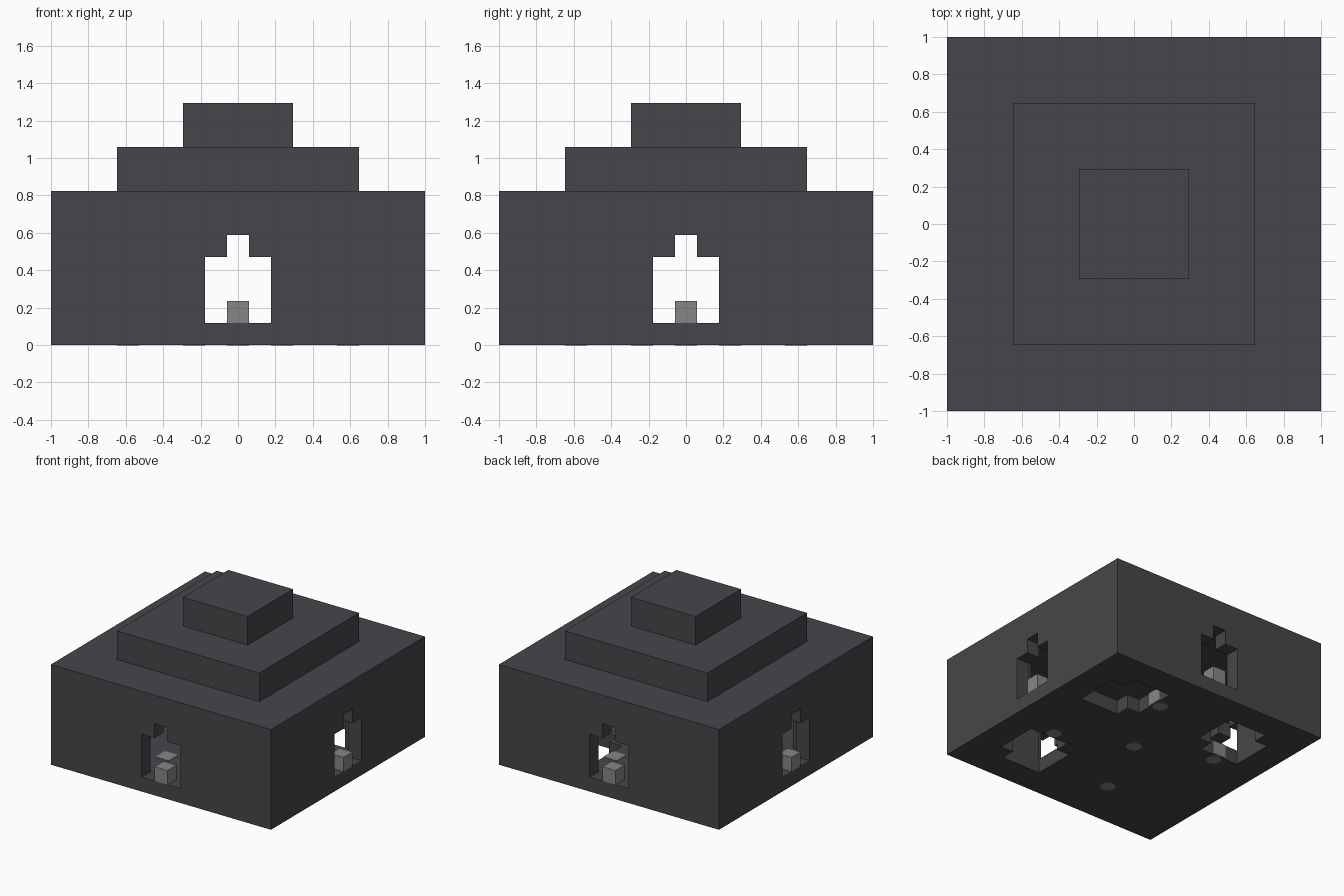
import bpy, bmesh
from math import pi
from mathutils import Matrix

old = bpy.data.objects.get("Cube")
if old:
    bpy.data.objects.remove(old, do_unlink=True)

U = 2 / 17  # building block size; all sizes below are in blocks


def material(name, color):
    m = bpy.data.materials.new(name)
    m.use_nodes = True
    m.diffuse_color = (*color, 1)
    m.node_tree.nodes["Principled BSDF"].inputs["Base Color"].default_value = (*color, 1)
    return m


charcoal = material("charcoal stone", (0.062, 0.06, 0.068))
grey = material("grey stone", (0.24, 0.24, 0.24))


def finish(name, bm, mat):
    bmesh.ops.recalc_face_normals(bm, faces=bm.faces)
    bm.transform(Matrix.Scale(U, 4))
    mesh = bpy.data.meshes.new(name)
    bm.to_mesh(mesh)
    bm.free()
    mesh.materials.append(mat)
    obj = bpy.data.objects.new(name, mesh)
    bpy.context.collection.objects.link(obj)
    return obj


def box(name, x, y, half, z0, z1, mat):
    bm = bmesh.new()
    bmesh.ops.create_cube(bm, size=1, matrix=Matrix.Translation((x, y, (z0 + z1) / 2))
                          @ Matrix.Diagonal((2 * half, 2 * half, z1 - z0, 1)))
    return finish(name, bm, mat)


def prism(name, points, start, depth, frame=Matrix()):
    """Extrude a flat outline along z, then move it by frame."""
    bm = bmesh.new()
    face = bm.faces.new([bm.verts.new((x, y, start)) for x, y in points])
    ext = bmesh.ops.extrude_face_region(bm, geom=[face])
    bmesh.ops.translate(bm, vec=(0, 0, depth),
                        verts=[v for v in ext["geom"] if isinstance(v, bmesh.types.BMVert)])
    bm.transform(frame)
    return finish(name, bm, charcoal)


def turn(k):
    return Matrix.Rotation(k * pi / 2, 4, "Z")


def carve(target, cutter):
    mod = target.modifiers.new("carve", "BOOLEAN")
    mod.operation = "DIFFERENCE"
    mod.solver = "EXACT"
    mod.object = cutter
    bpy.context.view_layer.update()
    graph = bpy.context.evaluated_depsgraph_get()
    mesh = bpy.data.meshes.new_from_object(target.evaluated_get(graph))
    target.modifiers.clear()
    target.data = mesh
    bpy.data.objects.remove(cutter, do_unlink=True)


# Main block and stepped roof
base = box("main_block", 0, 0, 8.5, 0, 7, charcoal)
box("middle_tier", 0, 0, 5.5, 7, 9, charcoal)
box("top_tier", 0, 0, 2.5, 9, 11, charcoal)

# Rounded-by-steps hall inside
quarter = [(7.5, -2.5), (7.5, 2.5), (6.5, 2.5), (6.5, 5.5), (5.5, 5.5), (5.5, 6.5), (2.5, 6.5), (2.5, 7.5)]
hall = []
for k in range(4):
    for x, y in quarter[1:]:
        hall.append((x, y))
    quarter = [(-y, x) for x, y in quarter]
hall = list(dict.fromkeys(hall))
carve(base, prism("hall_cutter", hall, 1, 5))

# Stepped doorway on each side
door = [(-1.5, 1), (1.5, 1), (1.5, 4), (0.5, 4), (0.5, 5), (-0.5, 5), (-0.5, 4), (-1.5, 4)]
upright = Matrix.Rotation(pi / 2, 4, "X")
for k in range(4):
    carve(base, prism("door_cutter", door, 7, 2, turn(k) @ upright))

# Floor openings in the four corners
pit = [(3.5, 2.5), (6.5, 2.5), (6.5, 5.5), (5.5, 5.5), (5.5, 6.5), (2.5, 6.5), (2.5, 3.5), (3.5, 3.5)]
for k in range(4):
    carve(base, prism("pit_cutter", pit, -1, 2.5, turn(k)))


# Grey floor blocks with round undersides
def floor_block(name, x, y):
    box(name, x, y, 0.52, 0.08, 1.02, grey)
    bm = bmesh.new()
    bmesh.ops.create_cone(bm, cap_ends=True, segments=32, radius1=0.5, radius2=0.5, depth=0.04,
                          matrix=Matrix.Translation((x, y, 0.005)))
    finish(name + "_underside", bm, grey)


floor_block("center_floor_block", 0, 0)
x, y = 2, 5
for side in ("back", "right", "front", "left"):
    floor_block(side + "_floor_block", x, y)
    x, y = y, -x

# Grey block standing in each doorway
x, y = 0, -8
for side in ("front", "right", "back", "left"):
    box(side + "_door_block", x, y, 0.5, 1, 2, grey)
    x, y = y, -x
